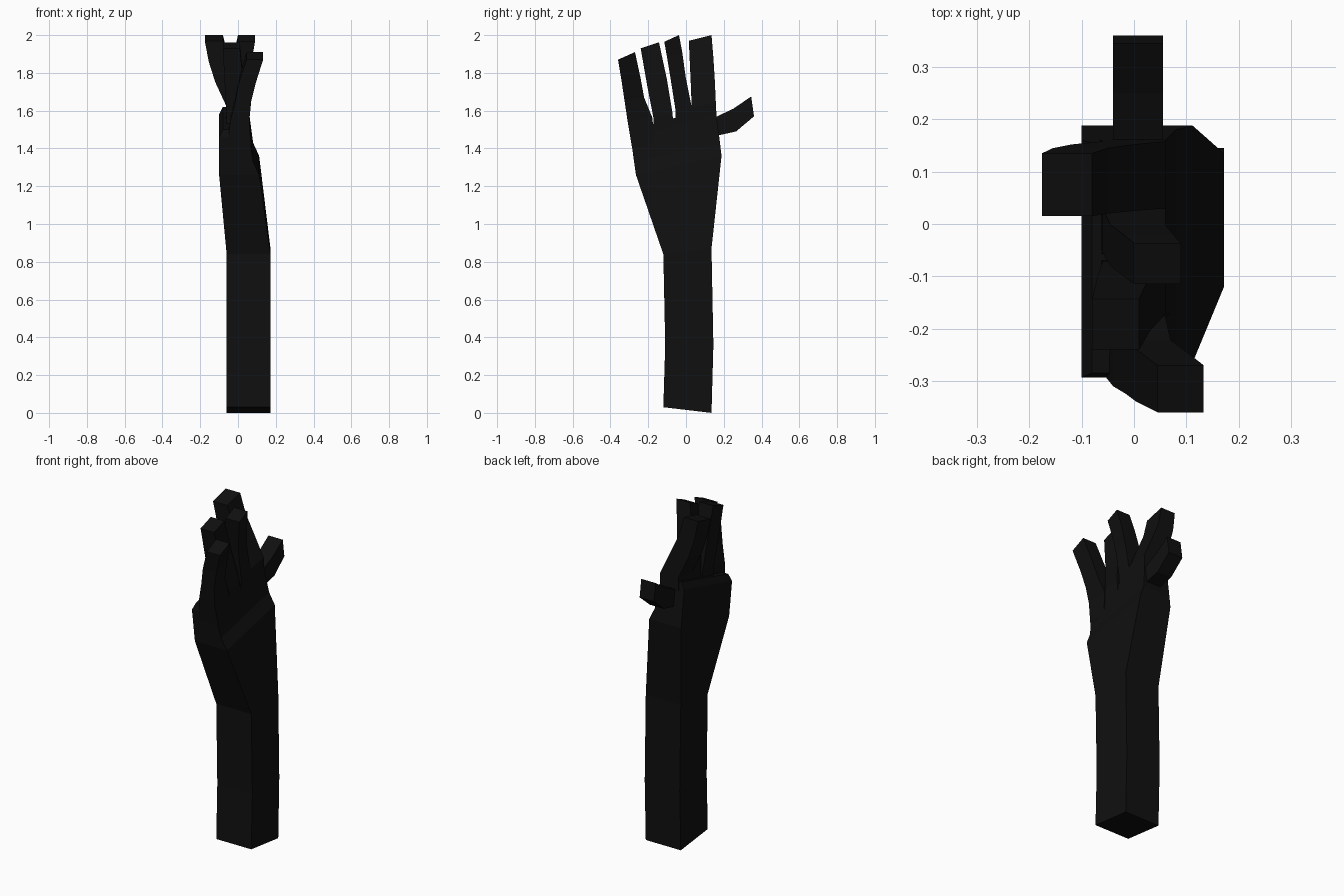
import bpy, bmesh

black = bpy.data.materials.new("black")
black.diffuse_color = (0.005, 0.005, 0.005, 1)


def loft(name, sections):
    """Four-sided limb; section = (y, z) of one edge, (y, z) of the other, x min, x max."""
    bm = bmesh.new()
    rings = []
    for (ya, za), (yb, zb), x0, x1 in sections:
        pts = [(x0, ya, za), (x1, ya, za), (x1, yb, zb), (x0, yb, zb)]
        rings.append([bm.verts.new(p) for p in pts])
    for a, b in zip(rings, rings[1:]):
        for i in range(4):
            j = (i + 1) % 4
            bm.faces.new((a[i], a[j], b[j], b[i]))
    bm.faces.new(rings[0][::-1])
    bm.faces.new(rings[-1])
    bmesh.ops.recalc_face_normals(bm, faces=bm.faces)
    mesh = bpy.data.meshes.new(name)
    bm.to_mesh(mesh)
    bm.free()
    mesh.materials.append(black)
    obj = bpy.data.objects.new(name, mesh)
    bpy.context.collection.objects.link(obj)
    return obj


# Forearm and palm in one tapering block
loft("forearm_and_palm", [
    ((-0.12, 0.03), (0.135, 0.0), -0.06, 0.172),
    ((-0.11, 0.36), (0.145, 0.36), -0.06, 0.172),
    ((-0.12, 0.84), (0.135, 0.87), -0.06, 0.172),
    ((-0.265, 1.26), (0.188, 1.36), -0.10, 0.112),
    ((-0.275, 1.33), (0.18, 1.43), -0.10, 0.08),
    ((-0.293, 1.46), (0.16, 1.58), -0.10, 0.06),
    ((-0.285, 1.50), (0.155, 1.62), -0.08, 0.055),
])

# Fingers, alternately bent back and forward
loft("index_finger", [
    ((0.03, 1.45), (0.165, 1.50), -0.07, 0.06),
    ((0.03, 1.62), (0.158, 1.64), -0.06, 0.06),
    ((0.025, 1.75), (0.152, 1.77), -0.12, 0.0),
    ((0.02, 1.86), (0.145, 1.88), -0.155, -0.05),
    ((0.015, 1.97), (0.135, 2.0), -0.176, -0.08),
])
loft("middle_finger", [
    ((-0.06, 1.45), (0.03, 1.45), -0.07, 0.06),
    ((-0.055, 1.60), (0.03, 1.62), -0.06, 0.06),
    ((-0.08, 1.76), (-0.002, 1.78), -0.045, 0.06),
    ((-0.10, 1.88), (-0.02, 1.91), -0.02, 0.075),
    ((-0.115, 1.965), (-0.037, 2.0), 0.0, 0.09),
])
loft("ring_finger", [
    ((-0.17, 1.42), (-0.06, 1.45), -0.07, 0.06),
    ((-0.172, 1.56), (-0.072, 1.59), -0.06, 0.06),
    ((-0.205, 1.73), (-0.10, 1.76), -0.07, 0.03),
    ((-0.24, 1.93), (-0.143, 1.962), -0.08, 0.01),
])
loft("little_finger", [
    ((-0.285, 1.40), (-0.17, 1.42), -0.06, 0.07),
    ((-0.31, 1.55), (-0.177, 1.56), -0.04, 0.06),
    ((-0.325, 1.65), (-0.222, 1.67), -0.015, 0.07),
    ((-0.34, 1.75), (-0.24, 1.77), 0.005, 0.095),
    ((-0.36, 1.87), (-0.27, 1.91), 0.045, 0.133),
])

# Thumb sticking out sideways
loft("thumb", [
    ((0.10, 1.45), (0.09, 1.54), -0.04, 0.055),
    ((0.175, 1.47), (0.165, 1.57), -0.04, 0.055),
    ((0.265, 1.49), (0.25, 1.61), -0.04, 0.055),
    ((0.36, 1.57), (0.345, 1.675), -0.04, 0.055),
])
